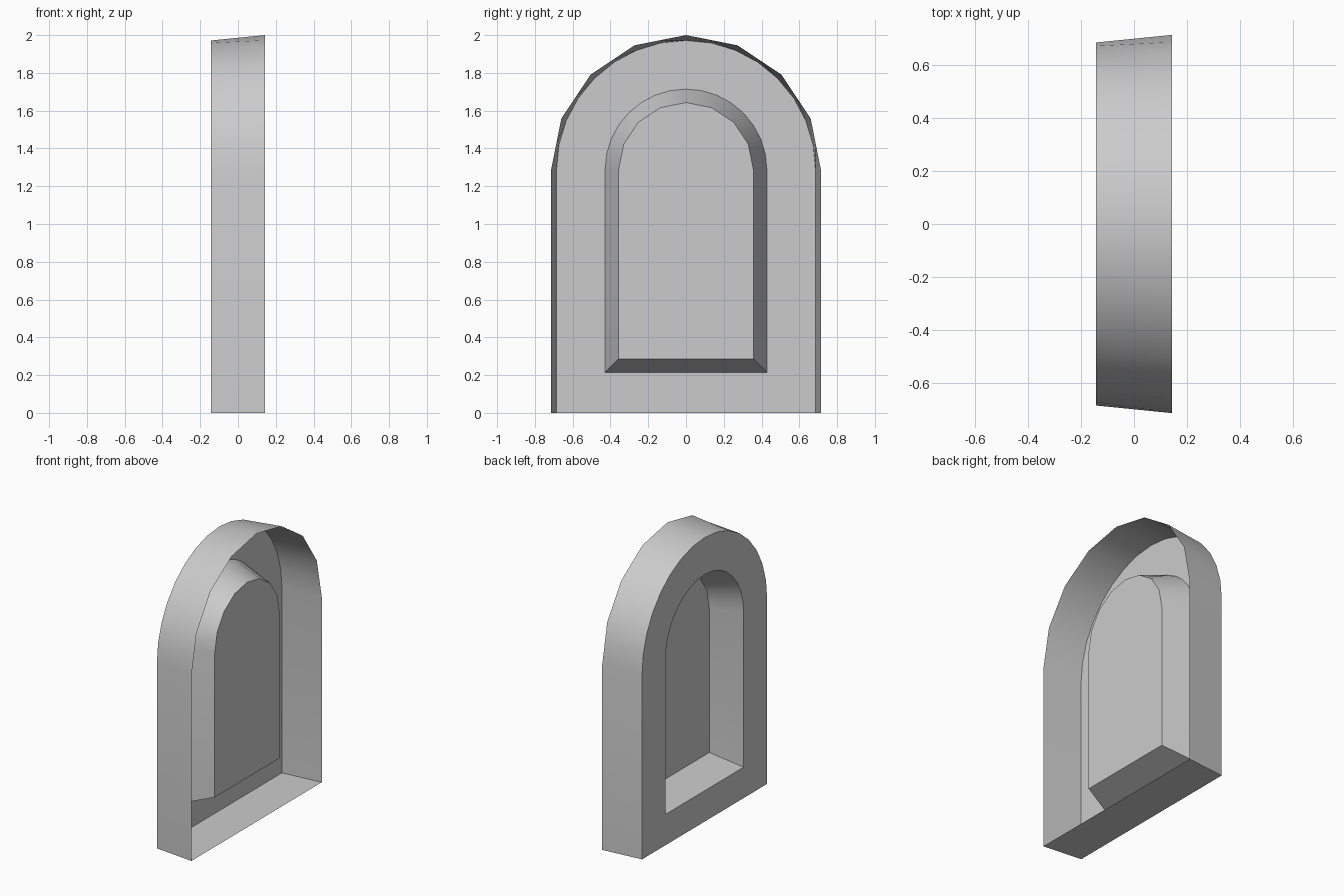
import bpy
import math

cube = bpy.data.objects.get("Cube")
if cube:
    bpy.data.objects.remove(cube)

U = 2 / 14          # one grid module
SPRING = 9 * U      # height where the arch begins
STEPS = 16

stone = bpy.data.materials.new("plain grey")
stone.use_nodes = True
GREY = (0.6, 0.6, 0.6, 1)
stone.diffuse_color = GREY
stone.node_tree.nodes["Principled BSDF"].inputs["Base Color"].default_value = GREY


def arch(x, radius, bottom, coarse=False):
    """Closed arched outline; a coarse one has its odd points on the chords."""
    def on_circle(i):
        a = math.pi * i / STEPS
        return radius * math.cos(a), SPRING + radius * math.sin(a)

    pts = [(radius, bottom)]
    for i in range(STEPS + 1):
        if coarse and i % 2:
            p, q = on_circle(i - 1), on_circle(i + 1)
            pts.append(((p[0] + q[0]) / 2, (p[1] + q[1]) / 2))
        else:
            pts.append(on_circle(i))
    pts.append((-radius, bottom))
    return [(x, y, z) for y, z in pts]


def shell(name, rings, cap_first=False):
    """Skin neighbouring outlines, optionally closing the first one."""
    n = len(rings[0])
    verts = [v for ring in rings for v in ring]
    faces = []
    for r in range(len(rings) - 1):
        a, b = r * n, (r + 1) * n
        for i in range(n):
            j = (i + 1) % n
            faces.append((a + i, a + j, b + j, b + i))
    if cap_first:
        faces.append(tuple(reversed(range(n))))
    mesh = bpy.data.meshes.new(name)
    mesh.from_pydata(verts, [], faces)
    mesh.materials.append(stone)
    obj = bpy.data.objects.new(name, mesh)
    bpy.context.collection.objects.link(obj)
    bpy.ops.object.select_all(action="DESELECT")
    obj.select_set(True)
    bpy.context.view_layer.objects.active = obj
    bpy.ops.object.shade_smooth_by_angle(angle=math.radians(35))
    return obj


panel = arch(U / 2, 2.5 * U, 2 * U, coarse=True)
opening = arch(-U, 3 * U, 1.5 * U)
face_edge = arch(-U, 4.8 * U, 0)
open_edge = arch(U, 5 * U, 0, coarse=True)

# Recessed niche: back panel and its sloping sides
shell("niche", [panel, opening], cap_first=True)
# Flat arched surround
shell("surround", [opening, face_edge])
# Flared outer wall and sill, open at the wide end
shell("outer_wall", [face_edge, open_edge])
